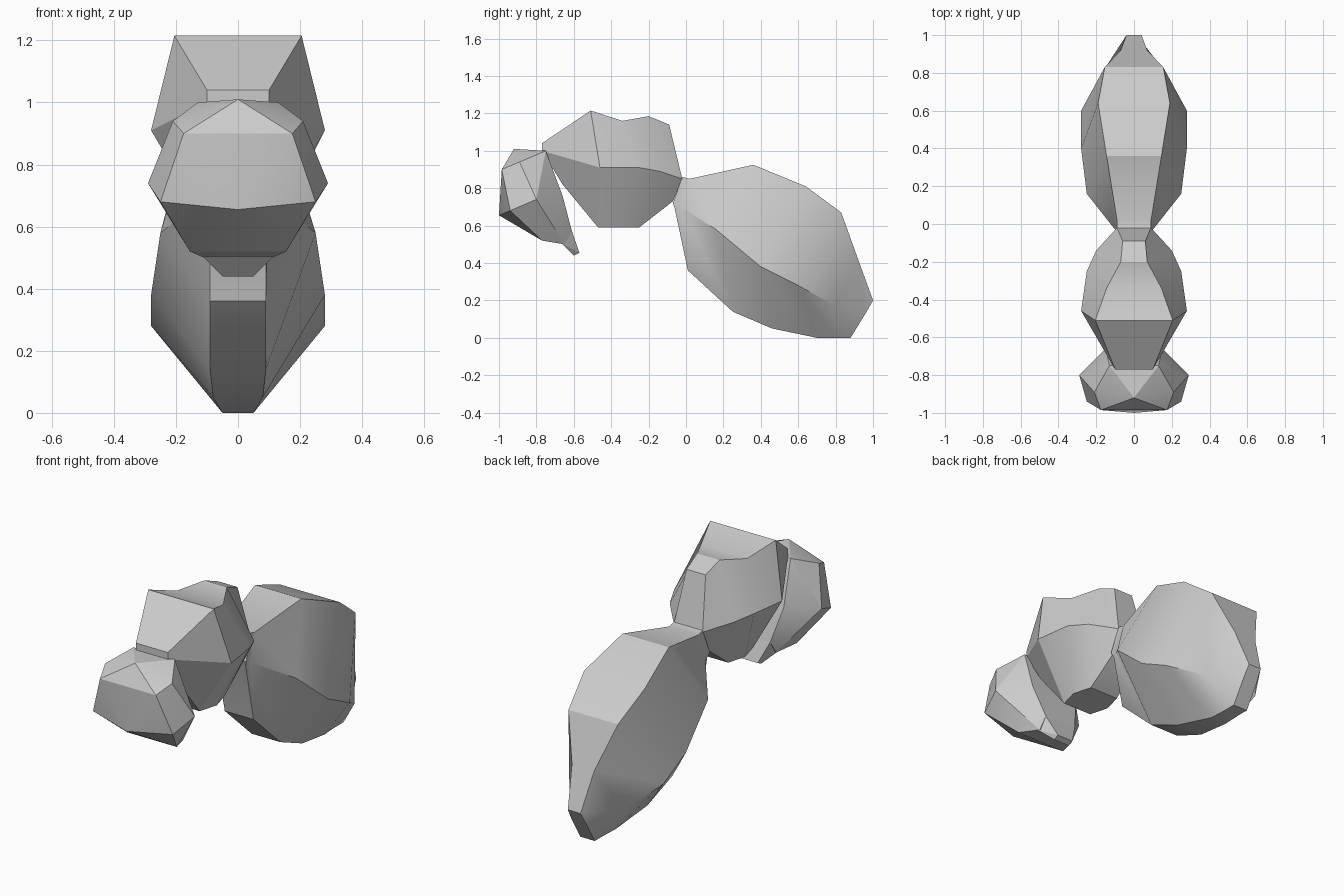
import bpy, bmesh, math

if "Cube" in bpy.data.objects:
    bpy.data.objects.remove(bpy.data.objects["Cube"], do_unlink=True)

grey = bpy.data.materials.new("plain_grey")
grey.use_nodes = True
colour = (0.6, 0.6, 0.6, 1)
grey.diffuse_color = colour
grey.node_tree.nodes["Principled BSDF"].inputs["Base Color"].default_value = colour


def finish(name, bm, angle):
    bmesh.ops.remove_doubles(bm, verts=bm.verts, dist=0.001)
    bmesh.ops.recalc_face_normals(bm, faces=bm.faces)
    mesh = bpy.data.meshes.new(name)
    bm.to_mesh(mesh)
    bm.free()
    mesh.materials.append(grey)
    obj = bpy.data.objects.new(name, mesh)
    bpy.context.collection.objects.link(obj)
    bpy.ops.object.select_all(action='DESELECT')
    obj.select_set(True)
    bpy.context.view_layer.objects.active = obj
    bpy.ops.object.shade_smooth_by_angle(angle=math.radians(angle))


def loft(name, top, ridge, belly):
    """Six-sided body; each rail is a list of (half width, y, z)."""
    bm = bmesh.new()
    rings = []
    for t, r, b in zip(top, ridge, belly):
        pts = [t, r, b] + [(-x, y, z) for x, y, z in (b, r, t)]
        rings.append([bm.verts.new(p) for p in pts])
    for a, b in zip(rings, rings[1:]):
        for i in range(6):
            j = (i + 1) % 6
            bm.faces.new((a[i], a[j], b[j], b[i]))
    for ring in (rings[0], rings[-1]):
        bm.faces.new((ring[0], ring[1], ring[4], ring[5]))
        bm.faces.new((ring[1], ring[2], ring[3], ring[4]))
    finish(name, bm, 30)


def hull(name, points):
    """Faceted solid round a mirrored set of corners."""
    bm = bmesh.new()
    for x, y, z in points:
        for s in ((1, -1) if x else (1,)):
            bm.verts.new((s * x, y, z))
    bmesh.ops.convex_hull(bm, input=bm.verts)
    finish(name, bm, 20)


# Large drooping rear body
loft("abdomen",
     top=[(.09, -.02, .86), (.09, .02, .85), (.145, .36, .925), (.19, .64, .81),
          (.155, .83, .67), (.07, .92, .42), (.04, 1, .2)],
     ridge=[(.10, -.07, .72), (.10, -.03, .70), (.25, .16, .58), (.28, .4, .38),
            (.28, .6, .28), (.17, .8, .17), (.045, .96, .13)],
     belly=[(.09, -.06, .69), (.09, .01, .36), (.09, .25, .14), (.08, .46, .05),
            (.05, .70, 0), (.045, .80, 0), (.045, .88, 0)])

# Humped middle body
loft("thorax",
     top=[(.10, -.77, 1.04), (.205, -.51, 1.215), (.145, -.34, 1.16),
          (.07, -.20, 1.185), (.06, -.09, 1.14)],
     ridge=[(.10, -.77, 1), (.28, -.46, .91), (.25, -.25, .91),
            (.20, -.14, .89), (.09, -.02, .85)],
     belly=[(.09, -.66, .82), (.09, -.47, .59), (.12, -.36, .59),
            (.09, -.25, .59), (.08, -.07, .73)])

# Wedge-shaped head and the small mouth below it
hull("head", [(0, -.92, 1.01), (.13, -.75, 1), (.21, -.89, .94), (.175, -.985, .9),
              (.29, -.8, .74), (.25, -.94, .68), (0, -1, .655), (.155, -.77, .52),
              (.15, -.66, .76), (.11, -.65, .5), (.10, -.61, .57)])
hull("mouth", [(.11, -.66, .5), (.10, -.7, .62), (.10, -.61, .57),
               (.05, -.60, .44), (.05, -.57, .455)])
